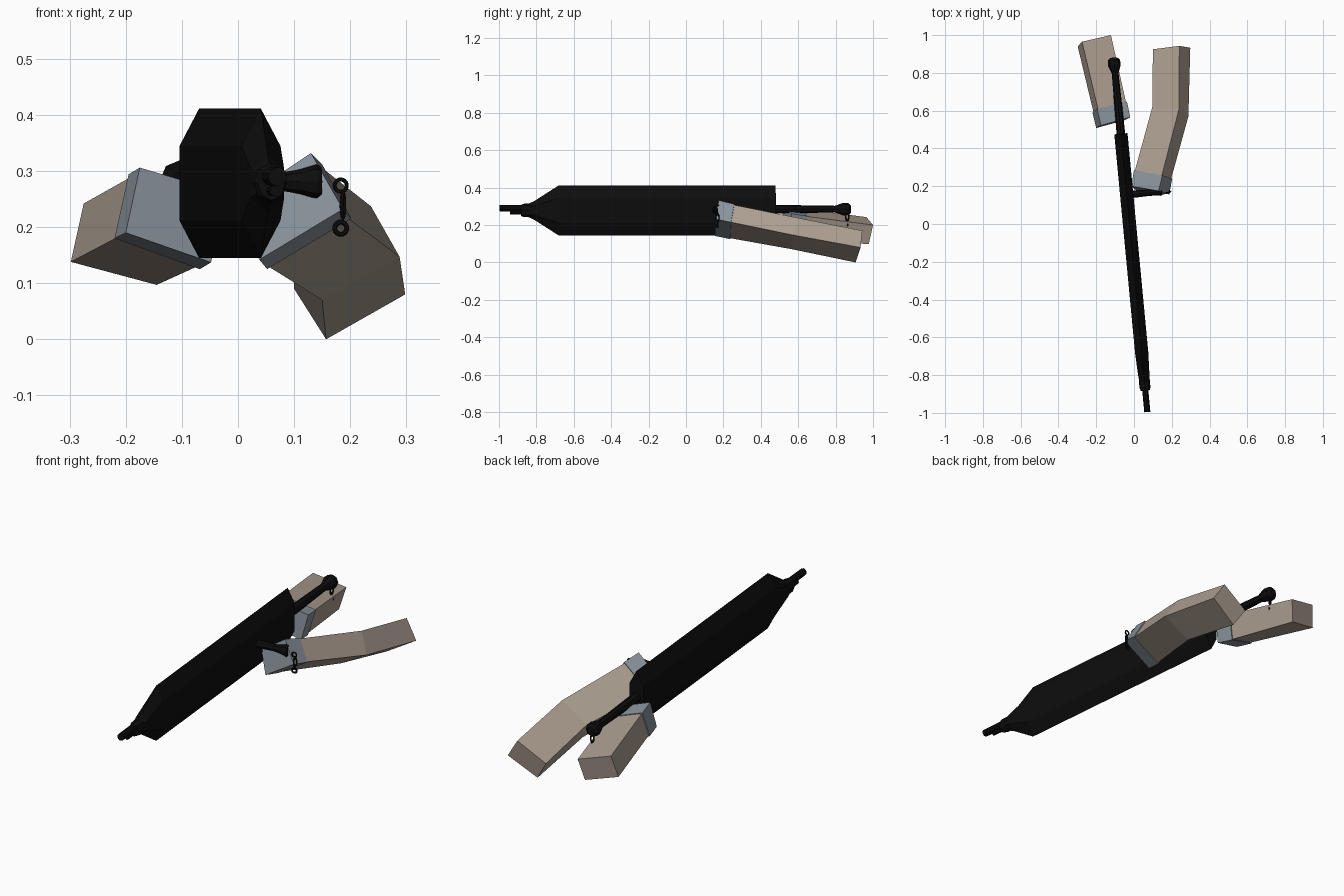
import bpy, bmesh, math
from mathutils import Matrix, Vector

if "Cube" in bpy.data.objects:
    bpy.data.objects.remove(bpy.data.objects["Cube"])

def material(name, col):
    m = bpy.data.materials.new(name)
    m.diffuse_color = (*col, 1)
    m.use_nodes = True
    m.node_tree.nodes["Principled BSDF"].inputs["Base Color"].default_value = m.diffuse_color
    return m

BLACK = material("black", (0.004, 0.004, 0.004))
SLEEVE = material("beige_cloth", (0.41, 0.34, 0.28))
CUFF = material("blue_grey_cloth", (0.25, 0.29, 0.33))

# Frame of the main shaft: slightly yawed, axis at z = 0.278
AXIS = Matrix.Translation((-0.024, 0, 0.278)) @ Matrix.Rotation(math.atan(0.095), 4, 'Z')

def skin(name, rings, mat, matrix=Matrix()):
    """Join rings of points into a closed solid."""
    bm = bmesh.new()
    loops = [[bm.verts.new(matrix @ Vector(p)) for p in r] for r in rings]
    n = len(loops[0])
    for a, b in zip(loops, loops[1:]):
        for i in range(n):
            j = (i + 1) % n
            bm.faces.new((a[i], a[j], b[j], b[i]))
    bm.faces.new(loops[0])
    bm.faces.new(loops[-1])
    bmesh.ops.recalc_face_normals(bm, faces=bm.faces)
    me = bpy.data.meshes.new(name)
    bm.to_mesh(me)
    bm.free()
    me.materials.append(mat)
    ob = bpy.data.objects.new(name, me)
    bpy.context.collection.objects.link(ob)
    return ob

def tube(name, sections, n, matrix=AXIS, centre=(0, 0)):
    """Sections are (y, half width, half height) along local y."""
    rings = []
    for y, rx, rz in sections:
        rings.append([(centre[0] + rx * math.sin(2 * math.pi * i / n), y,
                       centre[1] + rz * math.cos(2 * math.pi * i / n)) for i in range(n)])
    return skin(name, rings, BLACK, matrix)

def link(name, loc, radius, thick, yaw, stretch=1.0):
    """One upright chain ring."""
    bpy.ops.mesh.primitive_torus_add(major_radius=radius, minor_radius=thick,
                                     major_segments=14, minor_segments=6)
    ob = bpy.context.object
    ob.name = name
    ob.data.transform(Matrix.Translation(loc) @ Matrix.Rotation(yaw, 4, 'Z')
                      @ Matrix.Diagonal((1, 1, stretch, 1)) @ Matrix.Rotation(math.pi / 2, 4, 'X'))
    ob.data.materials.append(BLACK)

def charm(name, x, y, z):
    """Small hanging chain: ring, long link, end ring."""
    link(name + "_top_ring", (x, y, z), 0.011, 0.0035, 0.1)
    link(name + "_long_link", (x + 0.004, y, z - 0.035), 0.009, 0.0035, 1.3, 2.2)
    link(name + "_end_ring", (x, y, z - 0.076), 0.011, 0.0045, 0.2)

# Flattened hexagonal body with tapered nose
tube("body", [(-0.85, 0.026, 0.034), (-0.815, 0.034, 0.05), (-0.685, 0.0405, 0.133),
              (0.48, 0.0405, 0.133)], 6)
# Nose collar and barrels
tube("nose_collar", [(-0.885, 0.024, 0.03), (-0.87, 0.029, 0.036), (-0.83, 0.029, 0.036)], 8)
tube("barrel", [(-1.0, 0.017, 0.017), (-0.86, 0.017, 0.017)], 10, centre=(0, 0.012))
tube("lower_barrel", [(-0.945, 0.009, 0.009), (-0.86, 0.009, 0.009)], 8, centre=(0, -0.014))
# Rear shaft with flared knob
tube("rear_shaft", [(0.47, 0.023, 0.023), (0.60, 0.021, 0.021), (0.80, 0.018, 0.018),
                    (0.845, 0.034, 0.034), (0.872, 0.032, 0.032), (0.885, 0.018, 0.02)], 8,
     centre=(0, 0.007))
# Side handle, square to the shaft
SIDE = AXIS @ Matrix.Translation((0, 0.155, 0.003)) @ Matrix.Rotation(-math.pi / 2, 4, 'Z')
tube("side_handle", [(0, 0.02, 0.02), (0.12, 0.017, 0.017), (0.15, 0.018, 0.022),
                     (0.18, 0.022, 0.031), (0.188, 0.018, 0.026)], 8, SIDE)
# Hanging chains
charm("side_charm", 0.183, 0.168, 0.274)
charm("rear_charm", -0.108, 0.862, 0.28)

def shrunk(ring, f):
    c = sum((Vector(p) for p in ring), Vector()) / len(ring)
    return [c + (Vector(p) - c) * f for p in ring]

# Arms: corner rings ordered top left, top right, bottom right, bottom left
r_front = [(-0.015, 0.20, 0.235), (0.13, 0.175, 0.332), (0.187, 0.158, 0.232), (0.038, 0.155, 0.142)]
r_back = [(0.0, 0.285, 0.218), (0.15, 0.258, 0.312), (0.202, 0.24, 0.215), (0.052, 0.235, 0.125)]
r_elbow = [(0.097, 0.62, 0.16), (0.237, 0.605, 0.237), (0.288, 0.57, 0.147), (0.15, 0.57, 0.07)]
r_end = [(0.10, 0.925, 0.09), (0.24, 0.943, 0.17), (0.298, 0.933, 0.08), (0.157, 0.907, 0.0)]
skin("right_cuff", [r_front, r_back], CUFF)
skin("right_sleeve", [shrunk(r_back, 0.95), r_elbow, r_end], SLEEVE)

l_front = [(-0.175, 0.522, 0.306), (-0.02, 0.565, 0.26), (-0.048, 0.55, 0.137), (-0.2, 0.508, 0.19)]
l_back = [(-0.195, 0.61, 0.294), (-0.037, 0.648, 0.248), (-0.068, 0.63, 0.125), (-0.22, 0.59, 0.18)]
l_end = [(-0.275, 0.965, 0.242), (-0.122, 1.0, 0.2), (-0.145, 0.977, 0.097), (-0.298, 0.94, 0.138)]
skin("left_cuff", [l_front, l_back], CUFF)
skin("left_sleeve", [shrunk(l_back, 0.94), l_end], SLEEVE)
